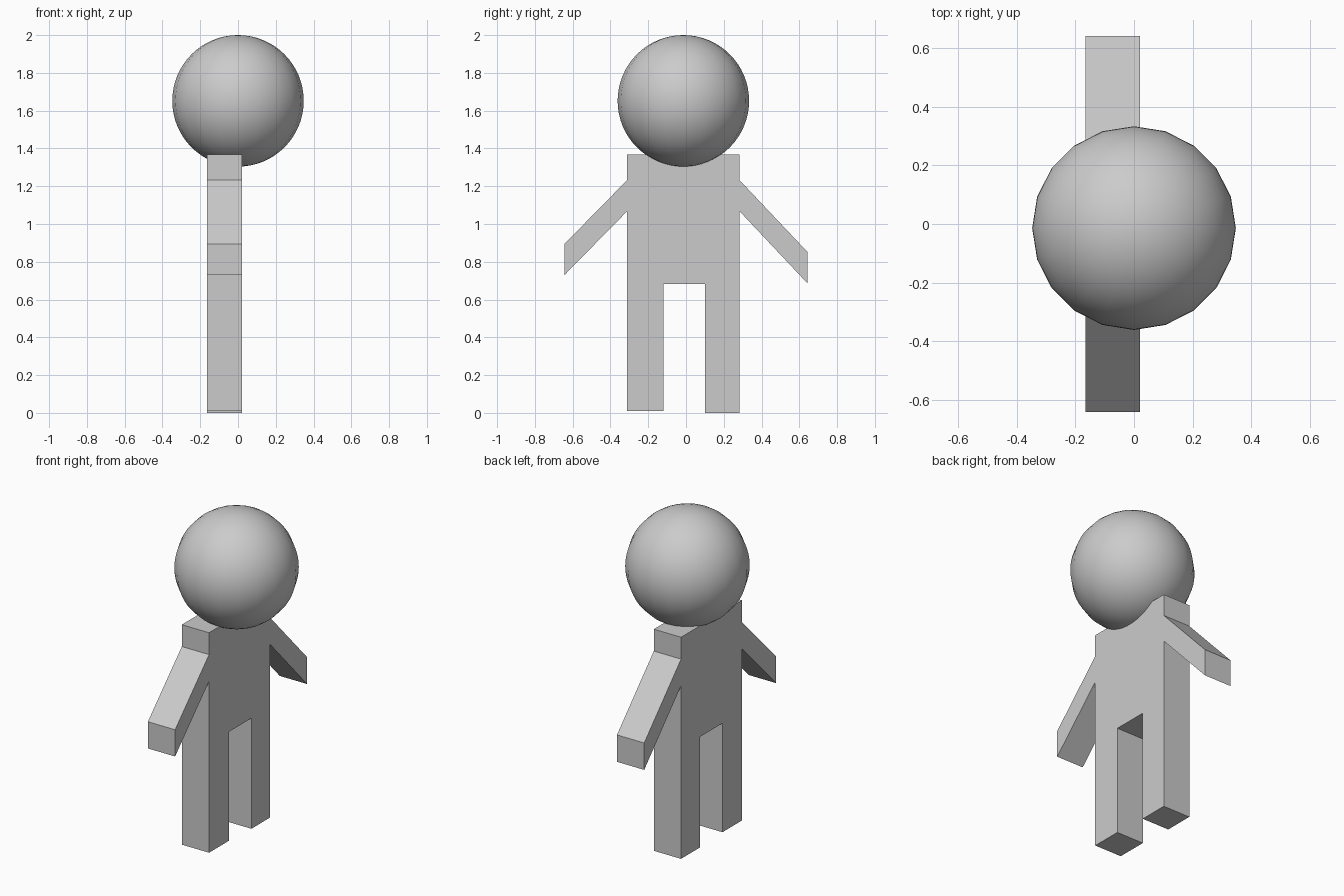
import bpy
import bmesh

if "Cube" in bpy.data.objects:
    bpy.data.objects.remove(bpy.data.objects["Cube"])


def extrude_profile(name, profile, x0, x1):
    """Extrude a (y, z) outline along x into a solid."""
    bm = bmesh.new()
    face = bm.faces.new([bm.verts.new((x0, y, z)) for y, z in profile])
    ext = bmesh.ops.extrude_face_region(bm, geom=[face], use_keep_orig=True)
    moved = [g for g in ext["geom"] if isinstance(g, bmesh.types.BMVert)]
    bmesh.ops.translate(bm, verts=moved, vec=(x1 - x0, 0, 0))
    bmesh.ops.recalc_face_normals(bm, faces=bm.faces)
    mesh = bpy.data.meshes.new(name)
    bm.to_mesh(mesh)
    bm.free()
    obj = bpy.data.objects.new(name, mesh)
    bpy.context.collection.objects.link(obj)
    return obj


# Flat body: torso, two sloping arms and two legs in one outline
body_outline = [
    (-0.312, 0.01), (-0.12, 0.01), (-0.12, 0.682), (0.101, 0.682),
    (0.101, 0.0), (0.284, 0.0), (0.284, 1.067), (0.643, 0.686),
    (0.643, 0.852), (0.284, 1.232), (0.284, 1.367), (-0.312, 1.367),
    (-0.312, 1.232), (-0.643, 0.895), (-0.643, 0.73), (-0.312, 1.067),
]
extrude_profile("body", body_outline, -0.165, 0.021)

# Round head, resting into the shoulders
bpy.ops.mesh.primitive_uv_sphere_add(
    segments=20, ring_count=32, radius=0.348, location=(0, -0.014, 1.652))
head = bpy.context.object
head.name = "head"
bpy.ops.object.shade_smooth_by_angle()
